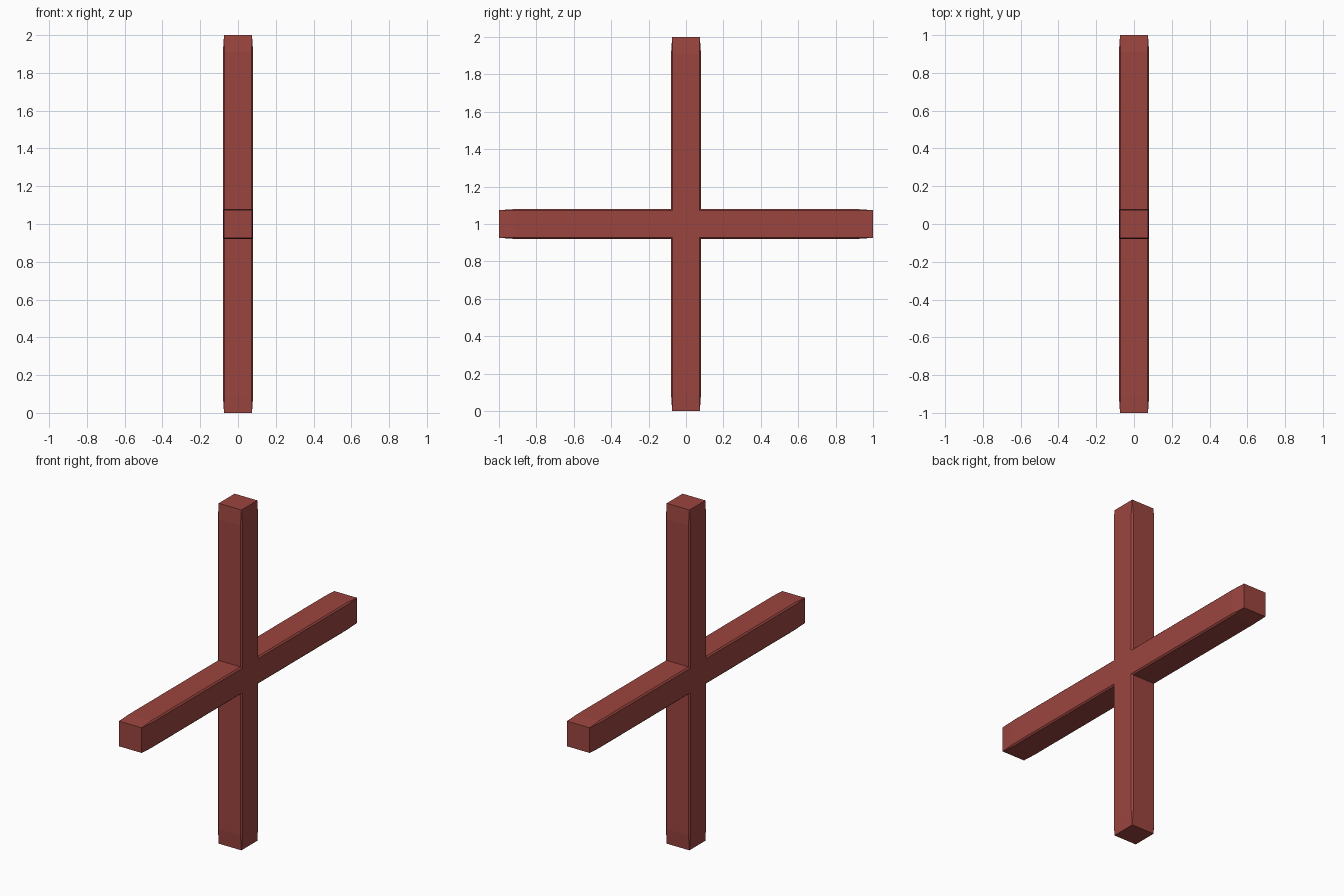
import bpy, bmesh, math
from mathutils import Matrix, Vector

if "Cube" in bpy.data.objects:
    bpy.data.objects.remove(bpy.data.objects["Cube"])

HALF, INNER, TIP = 0.08, 0.072, 0.074   # shaft half width, chamfer start, tip half width
TAPER, LENGTH, CENTRE = 0.91, 1.0, 1.0

bm = bmesh.new()

# Chamfered square section in x and z
section = [(HALF, -INNER), (HALF, INNER), (INNER, HALF), (-INNER, HALF),
           (-HALF, INNER), (-HALF, -INNER), (-INNER, -HALF), (INNER, -HALF)]


def add_arm(angle):
    """One arm along +y, mitred at the centre, turned about x."""
    rot = Matrix.Rotation(angle, 4, 'X')

    def vert(x, y, z):
        return bm.verts.new(rot @ Vector((x, y, z)))

    base = [vert(x, abs(z), z) for x, z in section]
    neck = [vert(x, TAPER, z) for x, z in section]
    # chamfers run out to a plain square at the tip
    tip = [vert(math.copysign(TIP, x), LENGTH, math.copysign(TIP, z)) for x, z in section]
    for a, b in ((base, neck), (neck, tip)):
        for i in range(8):
            j = (i + 1) % 8
            bm.faces.new((a[i], a[j], b[j], b[i]))
    bm.faces.new(tip)


for k in range(4):
    add_arm(k * math.pi / 2)

# Weld the arms and close the two central squares
bmesh.ops.remove_doubles(bm, verts=bm.verts, dist=0.0005)
bmesh.ops.holes_fill(bm, edges=[e for e in bm.edges if e.is_boundary], sides=4)
bmesh.ops.recalc_face_normals(bm, faces=bm.faces)
bmesh.ops.translate(bm, verts=bm.verts, vec=(0, 0, CENTRE))

mesh = bpy.data.meshes.new("crossed_beams")
bm.to_mesh(mesh)
bm.free()
beams = bpy.data.objects.new("crossed_beams", mesh)
bpy.context.collection.objects.link(beams)

# Red paint
paint = bpy.data.materials.new("red_paint")
paint.diffuse_color = (0.33, 0.06, 0.05, 1)
paint.use_nodes = True
paint.node_tree.nodes["Principled BSDF"].inputs["Base Color"].default_value = paint.diffuse_color
mesh.materials.append(paint)
